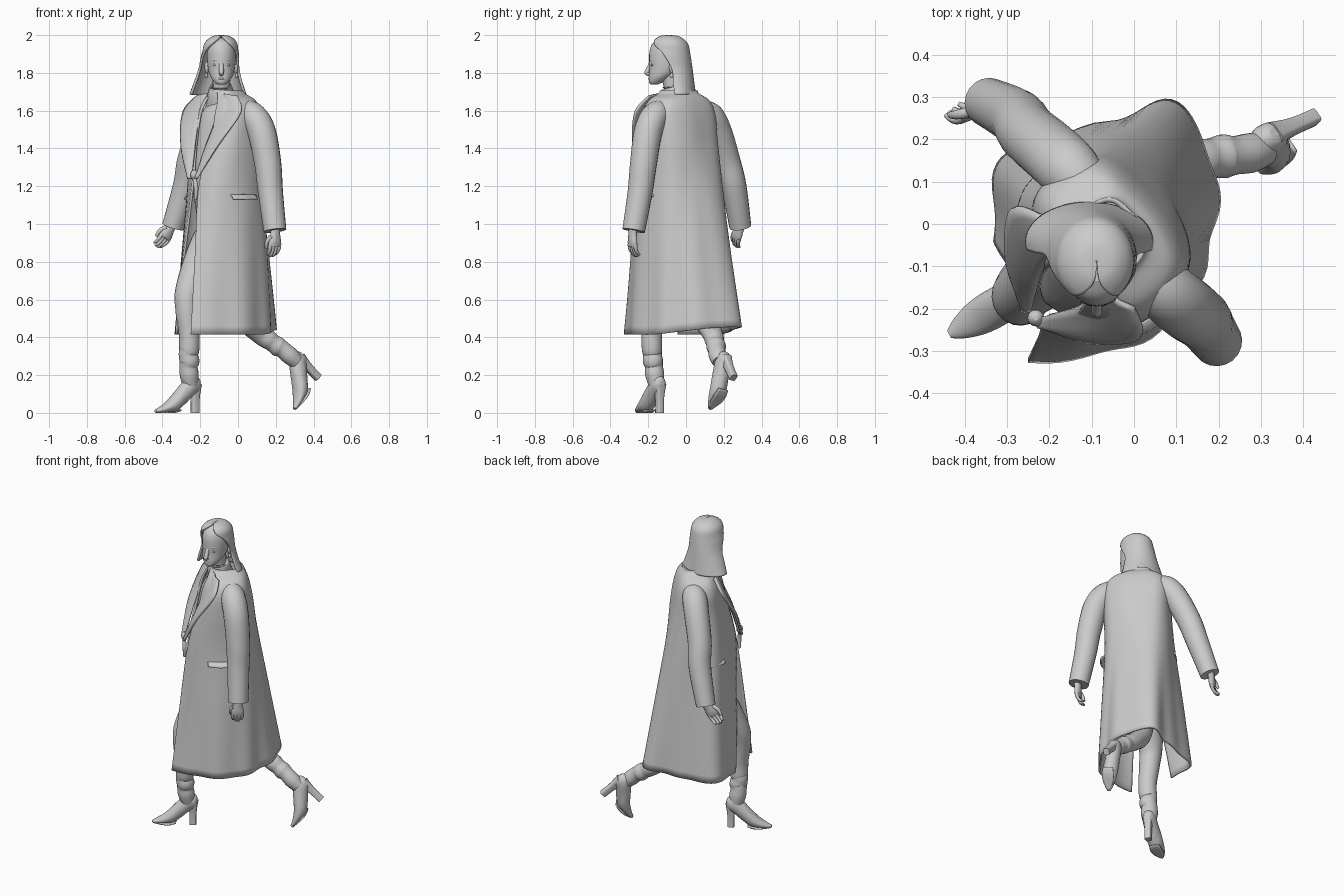
import bpy, bmesh, math
from mathutils import Vector as V


def cat(P, n, closed=False):
    # Smooth resampling through a few control points
    m = len(P)
    seg = m if closed else m - 1
    g = lambda j: P[j % m] if closed else P[max(0, min(m - 1, j))]
    out = []
    for k in range(n):
        t = k * seg / (n if closed else n - 1)
        i = min(int(t), seg - 1)
        f = t - i
        a, b, c, d = g(i - 1), g(i), g(i + 1), g(i + 2)
        out.append(0.5 * (2 * b + (c - a) * f + (2 * a - 5 * b + 4 * c - d) * f * f
                          + (3 * b - a - 3 * c + d) * f ** 3))
    return out


def skin(name, rows, closed=True, thick=0):
    bm = bmesh.new()
    vs = [[bm.verts.new(p) for p in r] for r in rows]
    n = len(rows[0])
    for a, b in zip(vs, vs[1:]):
        for i in range(n if closed else n - 1):
            j = (i + 1) % n
            bm.faces.new((a[i], a[j], b[j], b[i]))
    if closed and not thick:
        bm.faces.new(vs[0])
        bm.faces.new(vs[-1])
    bmesh.ops.recalc_face_normals(bm, faces=bm.faces)
    for f in bm.faces:
        f.smooth = len(f.verts) == 4
    me = bpy.data.meshes.new(name)
    bm.to_mesh(me)
    bm.free()
    ob = bpy.data.objects.new(name, me)
    bpy.context.collection.objects.link(ob)
    if thick:
        mod = ob.modifiers.new("thickness", 'SOLIDIFY')
        mod.thickness, mod.offset = thick, 0
    return ob


def loft(name, rings, nu=20, nv=16, closed=True, thick=0):
    cols = [cat(r, nu, closed) for r in rings]
    cols = [cat(list(c), nv) for c in zip(*cols)]
    return skin(name, [list(r) for r in zip(*cols)], closed, thick)


def tube(name, pts, n=16, nv=0):
    P = cat([V(p) for p in pts], nv or 5 * len(pts))
    rows = []
    for i, p in enumerate(P):
        t = (P[min(i + 1, len(P) - 1)] - P[max(i - 1, 0)]).to_3d().normalized()
        a = t.cross(V((.62, -.78, .1))).normalized()
        b = t.cross(a)
        rows.append([p.to_3d() + p[3] * (a * math.cos(k * math.tau / n) + b * math.sin(k * math.tau / n))
                     for k in range(n)])
    return skin(name, rows)


def ball(name, loc, size):
    rows = []
    for i in range(1, 10):
        h = math.pi * i / 10
        rows.append([V(loc) + V((size[0] * math.sin(h) * math.cos(k * math.tau / 14),
                                 size[1] * math.sin(h) * math.sin(k * math.tau / 14),
                                 size[2] * math.cos(h))) for k in range(14)])
    return skin(name, rows)


def W(u, s, z):
    # Body axes: u along the stride, s toward the wearer's left
    return V((.707 * (s - u), -.707 * (s + u), z))


# Long coat, open at the front: cross-sections run from left flap round the back to right flap
hem = [(.40, .05), (.30, .14), (.18, .205), (.03, .21), (-.1, .155), (-.21, .06),
       (-.26, -.06), (-.255, -.155), (-.13, -.205), (.04, -.305), (.15, -.31), (.26, -.2)]
waist = [(.30, .01), (.27, .10), (.18, .16), (.06, .175), (-.04, .14), (-.10, .05),
         (-.13, -.05), (-.12, -.14), (-.05, -.2), (.06, -.225), (.16, -.21), (.29, -.05)]
chest = [(.25, .05), (.23, .11), (.17, .165), (.06, .18), (-.03, .15), (-.08, .06),
         (-.09, -.05), (-.08, -.14), (-.03, -.19), (.06, -.21), (.15, -.19), (.24, -.07)]


def scaled(ring, ku, ks, z, cu=.07, cs=-.02):
    return [W(cu + (u - cu) * ku, cs + (s - cs) * ks, z) for u, s in ring]


hip = [((a + c) / 2, (b + d) / 2) for (a, b), (c, d) in zip(hem, waist)]
coat = loft("coat", [
    [W(u, s, .415 - .15 * min(u, 0)) for u, s in hem],
    scaled(hip, 1, 1, .83), scaled(waist, 1, 1, 1.2), scaled(chest, 1, 1, 1.44),
    scaled(chest, .84, 1.0, 1.58, .055), scaled(chest, .68, .84, 1.65, .055),
    scaled(chest, .54, .5, 1.685), scaled(chest, .5, .43, 1.705)], 72, 44, False, .012)
for v in coat.data.vertices:
    r = V((v.co.x + .03, v.co.y + .01))
    k = .007 * max(0, (1.25 - v.co.z) / .8) * math.sin(8 * math.atan2(r.y, r.x) - .6)
    r.normalize()
    v.co.x += r.x * k
    v.co.y += r.y * k

# Lapels and pocket flaps, mirrored across the body
inner = [(.15, .05, 1.69), (.225, .045, 1.52), (.275, .02, 1.38), (.315, .0, 1.24)]
outer = [(.14, .14, 1.675), (.18, .20, 1.59), (.27, .125, 1.42), (.322, .02, 1.24)]
for side, m in (("left", 1), ("right", -1)):
    f = lambda p: W(p[0], -.015 + m * (p[1] + .015), p[2])
    mid = [V(a).lerp(V(b), .5) + V((.012, 0, 0)) for a, b in zip(inner, outer)]
    loft(side + "_lapel", [[f(p) for p in c] for c in (inner, mid, outer)], 20, 6, False, .012)
    pocket = [(.21, .155), (.14, .185), (.06, .185)] if m > 0 else [(.2, .18), (.12, .22), (.03, .22)]
    loft(side + "_pocket_flap", [[W(u, m * (s + d), z) for u, s in pocket]
                                 for d, z in ((-.01, 1.155), (.012, 1.145), (.02, 1.13))], 10, 5, False, .008)

# Sweater, roll neck, hips and the coat's tie
loft("sweater", [scaled(hip, .55, .5, .93, .12), scaled(waist, .8, .8, 1.1, .1),
                 scaled(waist, .88, .88, 1.25, .1), scaled(chest, .93, .9, 1.45, .1),
                 scaled(chest, .76, .75, 1.58), scaled(chest, .42, .38, 1.66)], 40, 20)
tube("roll_neck", [(-.09, -.03, 1.60, .085), (-.092, -.055, 1.66, .074), (-.09, -.065, 1.70, .068),
                   (-.09, -.07, 1.725, .06), (-.09, -.07, 1.72, .045)])
ball("tie_knot", (-.232, -.222, 1.26), (.02, .02, .026))
tube("tie_end", [(-.232, -.225, 1.25, .01), (-.222, -.235, 1.19, .012), (-.225, -.23, 1.13, .008)])

# Sleeves
tube("left_sleeve", [(.015, -.105, 1.605, .055), (.075, -.16, 1.575, .072), (.125, -.2, 1.49, .075),
                     (.158, -.225, 1.32, .071), (.172, -.243, 1.17, .066), (.196, -.277, .965, .06)], 20, 36)
tube("right_sleeve", [(-.1, .07, 1.60, .055), (-.15, .125, 1.572, .073), (-.195, .168, 1.49, .074),
                      (-.25, .215, 1.34, .071), (-.278, .253, 1.2, .067), (-.345, .288, .985, .058)], 20, 36)


# Hands: palm, four fingers and a thumb
def hand(name, base, d, side):
    b, d, s = V(base), V(d).normalized(), V(side).normalized()
    curl = d.cross(s).normalized()
    P = lambda x, y, c, r: (*(b + d * x + s * y + curl * c), r)
    ring = lambda x, w, t: [b + d * x + s * w * math.cos(k * math.tau / 12) + curl * t * math.sin(k * math.tau / 12)
                            for k in range(12)]
    loft(name + "_palm", [ring(-.04, .026, .022), ring(.015, .028, .02), ring(.05, .038, .019),
                          ring(.075, .034, .014)], 14, 8)
    for i in range(4):
        y = -.028 + .0185 * i
        e = .008 * (1.5 - abs(i - 1.5))
        tube(name + "_finger", [P(.06, y, 0, .011), P(.085, y, .004, .0105),
                                P(.107 + e, y * .9, .016, .009), P(.118 + e, y * .85, .032, .006)], 8)
    tube(name + "_thumb", [P(.02, .025, 0, .013), P(.05, .04, .014, .012), P(.085, .036, .026, .008)], 8)


hand("left_hand", (.198, -.282, .955), (-.05, -.03, -1), (-.8, -.5, 0))
hand("right_hand", (-.355, .288, .985), (-.45, -.35, -.8), (-.6, -.5, .45))

# Legs with gathered boot shafts
tube("right_leg", [(-.05, -.0, 1.05, .1), (-.16, -.07, .88, .098), (-.258, -.155, .66, .072),
                   (-.27, -.178, .55, .062), (-.258, -.182, .42, .055), (-.258, -.18, .34, .054),
                   (-.264, -.178, .31, .050), (-.257, -.175, .275, .053), (-.262, -.17, .245, .048),
                   (-.258, -.165, .20, .05), (-.25, -.155, .14, .04)], 20, 70)
tube("left_leg", [(.0, -.06, 1.05, .1), (.0, -.02, .86, .095), (.0, .06, .62, .075), (.04, .1, .5, .064),
                  (.115, .14, .42, .054), (.16, .15, .388, .052), (.185, .155, .37, .048),
                  (.213, .16, .35, .052), (.237, .162, .335, .046), (.275, .168, .302, .047),
                  (.31, .18, .27, .04)], 20, 70)


# Heeled boots, built along their own forward and up axes
def boot(name, heel, fwd, up):
    o, F = V(heel), V(fwd).normalized()
    S = V(up).cross(F).normalized()
    U = F.cross(S)
    Q = lambda x, y, z: o + F * x + S * y + U * z
    shape = [(-.006, .15, .012, .022), (.005, .15, .03, .04), (.04, .145, .041, .058), (.09, .105, .043, .062),
             (.14, .06, .046, .052), (.19, .032, .041, .029), (.235, .016, .026, .015), (.262, .010, .010, .008)]
    loft(name + "_foot", [[Q(x, ry * math.cos(k * math.tau / 12), z + rz * math.sin(k * math.tau / 12))
                           for k in range(12)] for x, z, ry, rz in shape], 20, 28)
    loft(name + "_heel", [[Q(.02 + a * w, b * w * .9, z) for a, b in
                           ((1, 1), (0, 1.1), (-1, 1), (-1.1, 0), (-1, -1), (0, -1.1), (1, -1), (1.1, 0))]
                          for z, w in ((0, .018), (.06, .018), (.11, .022), (.15, .028))], 16, 8)
    loft(name + "_sole", [[Q(x, y, z) for y in (-w, 0, w)] for x, w, z in
                          ((.12, .03, .014), (.16, .036, .004), (.21, .03, .004), (.258, .006, .004))],
         5, 10, False, .007)


boot("right_boot", (-.21, -.13, 0), (-.866, -.5, 0), (0, 0, 1))
boot("left_boot", (.435, .262, .2), (-.49, -.504, -.70), (-.70, -.33, .64))

# Head, neck and face
cx = -.088
head_shape = [(1.738, -.168, .018, .018), (1.75, -.16, .036, .036), (1.78, -.135, .058, .062),
              (1.82, -.108, .07, .086), (1.87, -.1, .076, .095), (1.92, -.096, .075, .096),
              (1.96, -.092, .064, .082), (1.985, -.09, .035, .045)]
loft("head", [[V((cx + rx * math.cos(k * math.tau / 12), cy + ry * math.sin(k * math.tau / 12), z))
               for k in range(12)] for z, cy, rx, ry in head_shape], 28, 24)
tube("neck", [(cx, -.05, 1.64, .05), (cx, -.07, 1.72, .046), (cx, -.085, 1.80, .05)])
tube("nose", [(cx, -.176, 1.875, .012), (cx, -.187, 1.845, .012), (cx, -.204, 1.81, .013),
              (cx, -.207, 1.799, .012), (cx, -.185, 1.79, .01)], 12)
for z in (1.773, 1.765):
    ball("lip", (cx, -.188, z), (.022, .010, .006))
ball("chin", (cx, -.174, 1.752), (.024, .02, .015))
for m in (-1, 1):
    ball("eye", (cx + m * .031, -.176, 1.842), (.015, .011, .007))
    tube("brow", [(cx + m * .012, -.187, 1.862, .006), (cx + m * .033, -.178, 1.869, .008),
                  (cx + m * .055, -.158, 1.862, .005)], 8)
    ball("ear", (cx + m * .077, -.068, 1.83), (.012, .022, .036))
    ball("earring", (cx + m * .08, -.075, 1.785), (.008, .012, .014))

# Shoulder-length hair, parted and open round the face
hair_shape = [(1.993, cx, -.09, .001, .001, 2), (1.987, cx, -.09, .045, .05, 10), (1.955, cx - .003, -.09, .08, .092, 34),
              (1.90, cx - .006, -.088, .092, .104, 72), (1.82, cx - .013, -.072, .102, .1, 88),
              (1.75, cx - .017, -.055, .122, .092, 82), (1.685, cx - .018, -.042, .145, .088, 78)]
loft("hair", [[V((x + rx * math.sin(a), cy - ry * math.cos(a), z)) for a in
               [math.radians(o + (360 - 2 * o) * k / 14) for k in range(15)]]
              for z, x, cy, rx, ry, o in hair_shape], 40, 30, False, .014)
